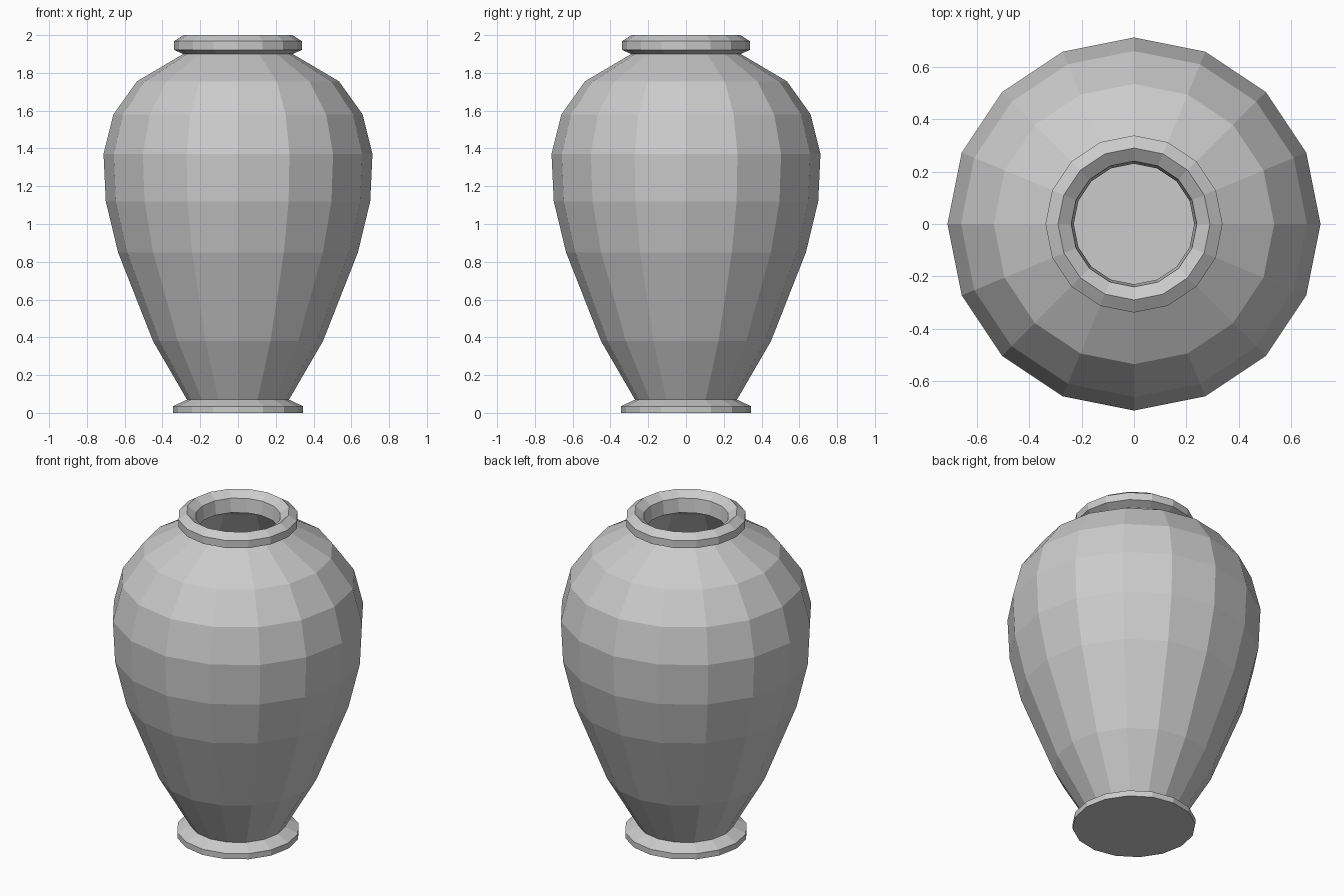
import bpy, bmesh
from math import cos, sin, tau

SIDES = 16

cube = bpy.data.objects.get("Cube")
if cube:
    bpy.data.objects.remove(cube, do_unlink=True)

# Single plain clay colour
clay = bpy.data.materials.new("grey_clay")
clay.use_nodes = True
grey = (0.6, 0.6, 0.6, 1)
clay.diffuse_color = grey
clay.node_tree.nodes["Principled BSDF"].inputs["Base Color"].default_value = grey


def lathe(name, profile, cap_start=False, cap_end=False):
    """Turn a (radius, height) profile around z; climbing profiles face outward."""
    bm = bmesh.new()
    rings = [[bm.verts.new((r * cos(tau * i / SIDES), r * sin(tau * i / SIDES), z))
              for i in range(SIDES)] for r, z in profile]
    for low, high in zip(rings, rings[1:]):
        for i in range(SIDES):
            j = (i + 1) % SIDES
            bm.faces.new((low[i], low[j], high[j], high[i]))
    if cap_start:
        bm.faces.new(rings[0][::-1])
    if cap_end:
        bm.faces.new(rings[-1])
    mesh = bpy.data.meshes.new(name)
    bm.to_mesh(mesh)
    bm.free()
    mesh.materials.append(clay)
    obj = bpy.data.objects.new(name, mesh)
    bpy.context.collection.objects.link(obj)
    return obj


# Foot with bevelled top edge and closed underside
lathe("foot", [(0.345, 0), (0.345, 0.035), (0.27, 0.07)], cap_start=True)

# Outer belly and shoulder
body = [(0.27, 0.07), (0.45, 0.38), (0.635, 0.85), (0.70, 1.12),
        (0.712, 1.37), (0.66, 1.58), (0.535, 1.755), (0.29, 1.90)]
lathe("body", body)

# Rolled rim, sloping in to the mouth and down the neck
lathe("rim", [(0.29, 1.90), (0.338, 1.922), (0.338, 1.968), (0.29, 2.0),
              (0.24, 1.965), (0.23, 1.88)])

# Hollow interior, following the body down to a flat floor
wall = 0.06
inside = [(r - wall, z) for r, z in reversed(body[1:-1])]
lathe("inner_wall", [(0.23, 1.88)] + inside + [(0.24, 0.12)], cap_end=True)
